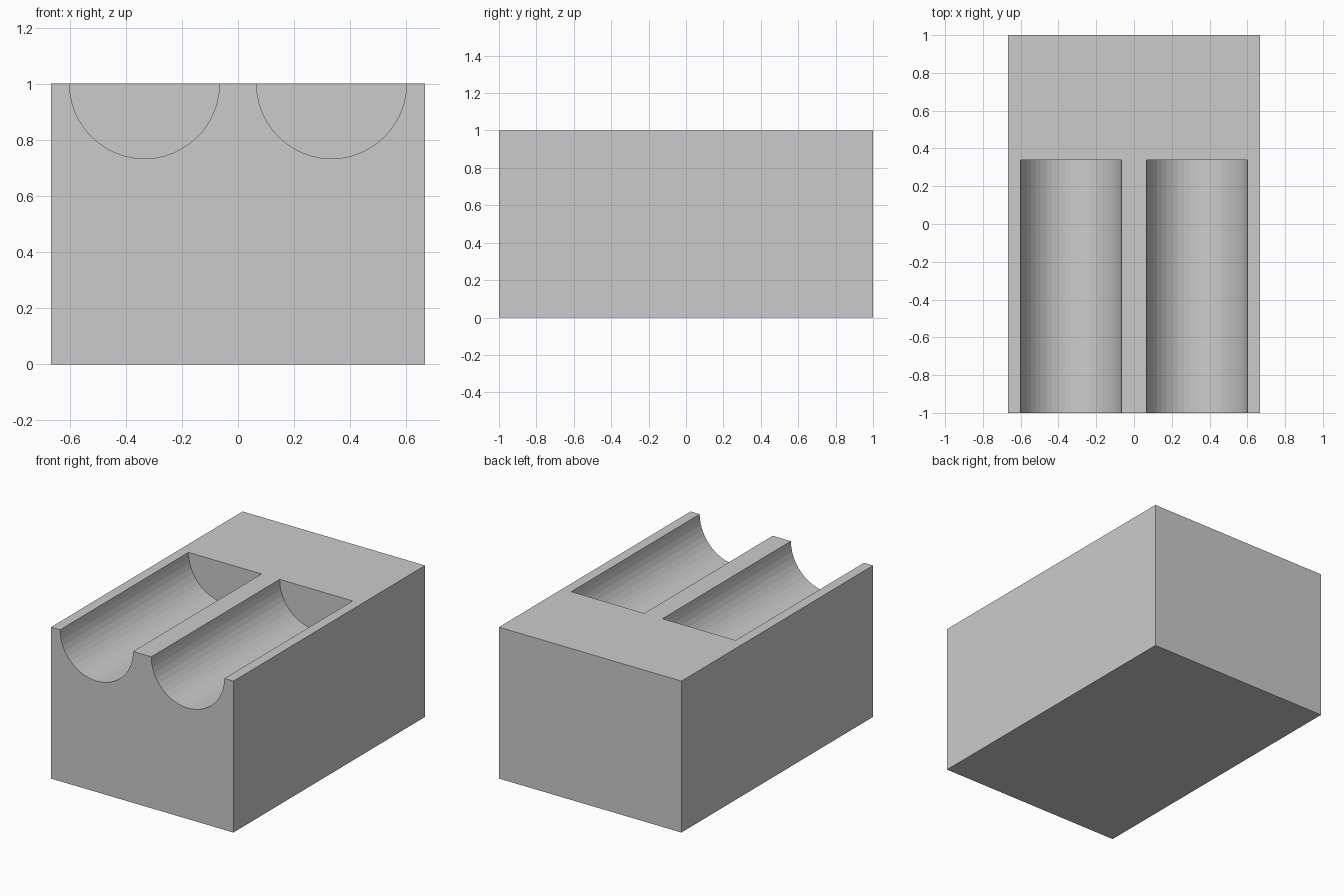
import bpy, bmesh
from math import radians
from mathutils import Matrix

if "Cube" in bpy.data.objects:
    bpy.data.objects.remove(bpy.data.objects["Cube"])

HALF_WIDTH, HALF_LENGTH, HEIGHT = 0.6667, 1.0, 1.0
GROOVE_X, GROOVE_RADIUS = 0.3333, 0.267
GROOVE_START, GROOVE_END = -1.2, 0.34   # start overshoots the front face


def make_object(name, bm):
    mesh = bpy.data.meshes.new(name)
    bm.to_mesh(mesh)
    bm.free()
    obj = bpy.data.objects.new(name, mesh)
    bpy.context.collection.objects.link(obj)
    return obj


# Solid block
bm = bmesh.new()
bmesh.ops.create_cube(bm, size=1, matrix=Matrix.Translation((0, 0, HEIGHT / 2))
                      @ Matrix.Diagonal((2 * HALF_WIDTH, 2 * HALF_LENGTH, HEIGHT, 1)))
block = make_object("block", bm)

# Two round-bottomed grooves, open at the front, stopping short of the back
bm = bmesh.new()
for side in (-1, 1):
    place = Matrix.Translation((side * GROOVE_X, (GROOVE_START + GROOVE_END) / 2, HEIGHT))
    bmesh.ops.create_cone(bm, cap_ends=True, segments=48, radius1=GROOVE_RADIUS,
                          radius2=GROOVE_RADIUS, depth=GROOVE_END - GROOVE_START,
                          matrix=place @ Matrix.Rotation(radians(90), 4, 'X'))
cutter = make_object("groove_cutter", bm)
cutter.hide_render = True
cutter.display_type = 'WIRE'

cut = block.modifiers.new("grooves", 'BOOLEAN')
cut.operation = 'DIFFERENCE'
cut.solver = 'EXACT'
cut.object = cutter
